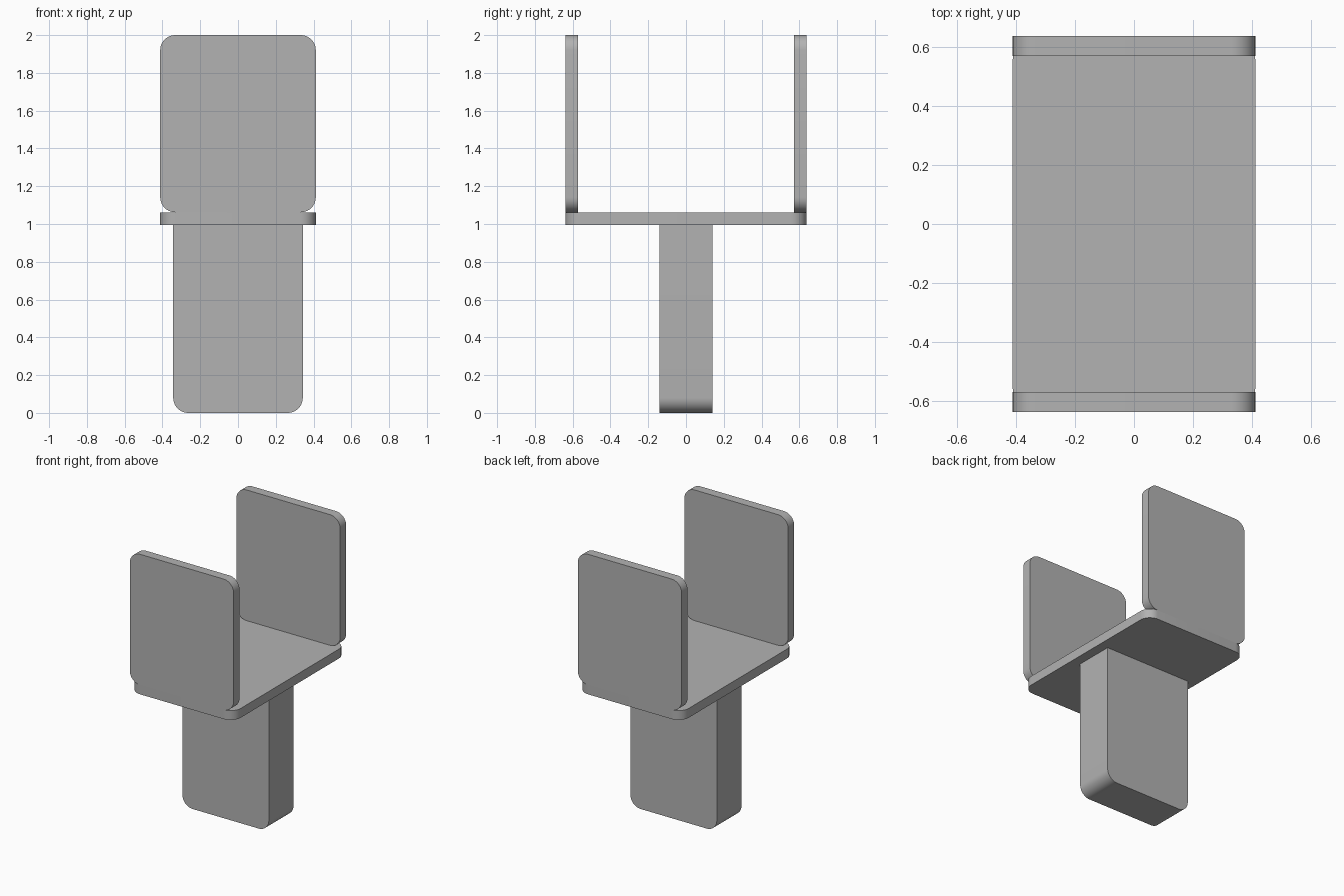
import bpy
import math
from mathutils import Matrix, Vector

cube = bpy.data.objects.get("Cube")
if cube:
    bpy.data.objects.remove(cube, do_unlink=True)

grey = bpy.data.materials.new("plain grey")
grey.use_nodes = True
colour = (0.45, 0.45, 0.45, 1)
grey.diffuse_color = colour
grey.node_tree.nodes["Principled BSDF"].inputs["Base Color"].default_value = colour


def slab(name, width, height, depth, bottom_r, top_r, matrix):
    """Rectangle with rounded corners, centred, extruded along its local z."""
    hw, hh = width / 2, height / 2
    steps = 10
    outline = []
    for sx, sy, r, start in ((1, 1, top_r, 0), (-1, 1, top_r, 90),
                             (-1, -1, bottom_r, 180), (1, -1, bottom_r, 270)):
        for i in range(steps + 1 if r else 1):
            a = math.radians(start + 90 * i / steps)
            outline.append((sx * (hw - r) + r * math.cos(a),
                            sy * (hh - r) + r * math.sin(a)))
    n = len(outline)
    verts = [(x, y, z) for z in (-depth / 2, depth / 2) for x, y in outline]
    faces = [list(reversed(range(n))), list(range(n, 2 * n))]
    faces += [(i, (i + 1) % n, n + (i + 1) % n, n + i) for i in range(n)]
    mesh = bpy.data.meshes.new(name)
    mesh.from_pydata(verts, [], faces)
    mesh.transform(matrix)
    mesh.materials.append(grey)
    obj = bpy.data.objects.new(name, mesh)
    bpy.context.collection.objects.link(obj)
    bpy.ops.object.select_all(action="DESELECT")
    obj.select_set(True)
    bpy.context.view_layer.objects.active = obj
    bpy.ops.object.shade_smooth_by_angle(angle=math.radians(30))
    return obj


def place(y, z, upright=True):
    turn = Matrix.Rotation(math.pi / 2, 4, "X") if upright else Matrix()
    return Matrix.Translation(Vector((0, y, z))) @ turn


WIDTH, LENGTH, RADIUS = 0.824, 1.276, 0.08
PLATE_LOW, PLATE_TOP, TOP = 0.995, 1.062, 2.0
THICK = PLATE_TOP - PLATE_LOW

# Stem, rounded only at its foot
slab("stem", 0.686, PLATE_LOW, 0.28, RADIUS, 0, place(0, PLATE_LOW / 2))

# Horizontal plate
slab("base_plate", WIDTH, LENGTH, THICK, RADIUS, RADIUS,
     place(0, (PLATE_LOW + PLATE_TOP) / 2, False))

# Two upright panels on the plate ends
for name, side in (("front_panel", -1), ("back_panel", 1)):
    slab(name, WIDTH, TOP - PLATE_TOP, THICK, RADIUS, RADIUS,
         place(side * (LENGTH - THICK) / 2, (PLATE_TOP + TOP) / 2))
